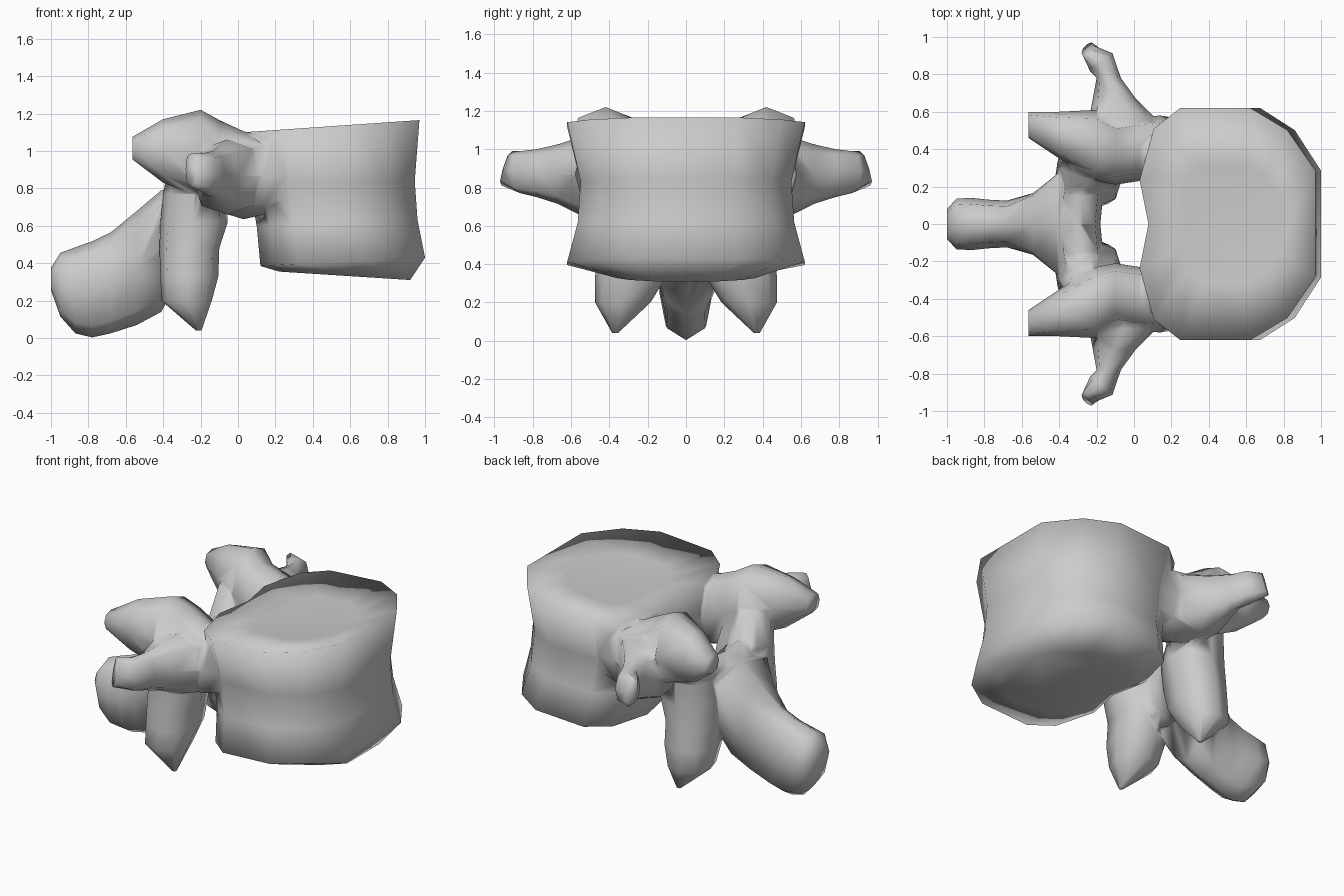
import bpy, bmesh, math

if "Cube" in bpy.data.objects:
    bpy.data.objects.remove(bpy.data.objects["Cube"])

def make_object(name, rings, mirror=False):
    """Closed loft through point rings; optionally reflected across y = 0."""
    bm = bmesh.new()
    loops = [[bm.verts.new((x, -y if mirror else y, z)) for x, y, z in r] for r in rings]
    n = len(loops[0])
    for a, b in zip(loops, loops[1:]):
        for i in range(n):
            j = (i + 1) % n
            bm.faces.new((a[i], a[j], b[j], b[i]))
    bm.faces.new(loops[0])
    bm.faces.new(loops[-1])
    bmesh.ops.recalc_face_normals(bm, faces=bm.faces)
    me = bpy.data.meshes.new(name)
    bm.to_mesh(me)
    bm.free()
    ob = bpy.data.objects.new(name, me)
    bpy.context.collection.objects.link(ob)
    return ob

def rounded(axis, x, y, z, ra, rb, taper=0.0, n=8):
    """Soft-square ring across an axis; taper widens the top and narrows the base."""
    pts = []
    for i in range(n):
        t = 2 * math.pi * i / n
        c, s = round(math.cos(t), 6), round(math.sin(t), 6)
        v = math.copysign(abs(s) ** 0.8, s)
        u = ra * math.copysign(abs(c) ** 0.8, c) * (1 + taper * v)
        v *= rb
        pts.append({'x': (x, y + u, z + v),
                    'y': (x + u, y, z + v),
                    'z': (x + u, y + v, z)}[axis])
    return pts

def tube(name, axis, sections, mirror=False):
    return make_object(name, [rounded(axis, *s) for s in sections], mirror)

# Vertebral body: kidney outline (0..1 along x, 0..1 half width), waisted
half = [(0.05, 0), (0.0, .38), (.08, .82), (.23, 1), (.63, 1), (.84, .81), (1, .46)]
outline = half + [(x, -y) for x, y in reversed(half[1:])]

def body_ring(xb, xf, w, zb, zf):
    return [(xb + (xf - xb) * u, w * v, zb + (zf - zb) * u) for u, v in outline]

body = make_object("vertebral_body", [
    body_ring(.22, .92, .36, .355, .31),
    body_ring(.12, 1.0, .62, .385, .43),
    body_ring(.10, .96, .565, .60, .63),
    body_ring(.06, .945, .55, .82, .84),
    body_ring(.03, .97, .62, 1.10, 1.165),
    body_ring(.25, .78, .32, 1.085, 1.12)])

parts = []
for side, m in (("left", False), ("right", True)):
    # Pedicle running back into the superior articular process
    parts.append(tube(side + "_pedicle_process", 'x', [
        (.32, .40, .87, .15, .15), (.14, .40, .87, .18, .21), (.03, .40, .87, .17, .235),
        (-.10, .38, .92, .17, .245), (-.20, .42, .985, .19, .235),
        (-.40, .475, 1.0, .125, .17), (-.565, .53, 1.015, .07, .06)], m))
    # Lamina running down into the inferior articular process
    parts.append(tube(side + "_inferior_process", 'z', [
        (-.23, .36, 1.0, .13, .12), (-.23, .30, .77, .17, .15),
        (-.235, .27, .62, .18, .18), (-.26, .26, .48, .16, .20),
        (-.26, .29, .33, .155, .185), (-.275, .33, .20, .135, .145),
        (-.21, .37, .04, .015, .015)], m))
    # Transverse process, flattened and hooked backwards at the tip
    wing = [rounded('y', *s) for s in [
        (-.02, .40, .86, .22, .20), (-.06, .56, .86, .18, .20),
        (-.105, .67, .87, .115, .155), (-.135, .78, .875, .065, .125)]]
    wing.append([(x - .05, y + .095 + (x + .125) * .8, z)
                 for x, y, z in rounded('y', -.125, .77, .88, .06, .11)])
    wing.append([(x - .125, y + .165 + (x + .125) * .7 - (z - .9) * .3, z)
                 for x, y, z in rounded('y', -.125, .77, .90, .03, .09)])
    parts.append(make_object(side + "_transverse_process", wing, m))

# Arch bridging both laminae behind the canal
parts.append(tube("neural_arch", 'y', [
    (-.26, -.33, .66, .12, .20), (-.285, -.15, .61, .12, .23), (-.295, 0, .59, .115, .24),
    (-.285, .15, .61, .12, .23), (-.26, .33, .66, .12, .20)]))

# Spinous process
parts.append(tube("spinous_process", 'x', [
    (-.28, 0, .60, .29, .22, .4), (-.41, 0, .465, .25, .325, .55),
    (-.54, 0, .375, .165, .305, .3), (-.68, 0, .295, .125, .27),
    (-.78, 0, .26, .13, .257), (-.87, 0, .255, .14, .23),
    (-.95, 0, .285, .135, .17), (-1.0, 0, .315, .08, .06)]))

# Fuse everything into one bone
bpy.context.view_layer.objects.active = body
for p in parts:
    mod = body.modifiers.new("fuse", 'BOOLEAN')
    mod.operation = 'UNION'
    mod.solver = 'EXACT'
    mod.object = p
    bpy.ops.object.modifier_apply(modifier=mod.name)
    bpy.data.objects.remove(p)

# Soft continuous shading over the whole bone
body.name = "lumbar_vertebra"
bpy.ops.object.select_all(action='DESELECT')
body.select_set(True)
bpy.ops.object.shade_smooth()
